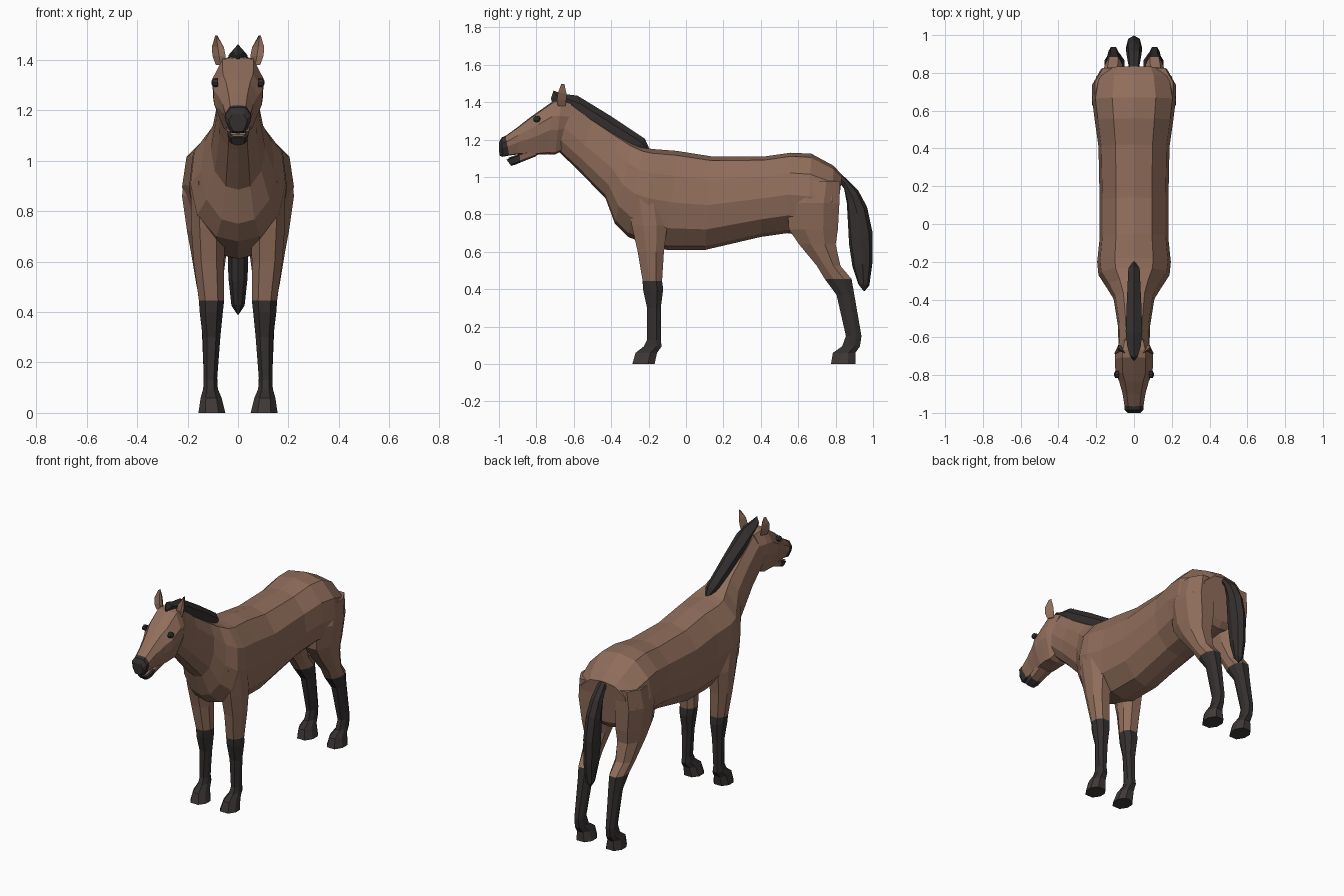
import bpy, bmesh, math
from mathutils import Vector


def material(name, rgb):
    m = bpy.data.materials.new(name)
    m.diffuse_color = (*rgb, 1)
    return m


COAT = material("brown coat", (0.28, 0.155, 0.105))
DARK = material("dark hair", (0.035, 0.029, 0.029))
HOOF = material("hoof grey", (0.05, 0.04, 0.038))
TOOTH = material("tooth beige", (0.35, 0.24, 0.15))


def loft(name, rings, mats, rule=None):
    """Skin a list of equal closed rings; rule(centre) picks the material index."""
    bm = bmesh.new()
    rows = [[bm.verts.new(p) for p in r] for r in rings]
    n = len(rows[0])
    for a, b in zip(rows, rows[1:]):
        for i in range(n):
            j = (i + 1) % n
            bm.faces.new((a[i], a[j], b[j], b[i]))
    bm.faces.new(rows[0])
    bm.faces.new(rows[-1])
    bmesh.ops.remove_doubles(bm, verts=bm.verts, dist=0.0005)
    bmesh.ops.recalc_face_normals(bm, faces=bm.faces)
    if rule:
        for f in bm.faces:
            f.material_index = rule(f.calc_center_median())
    me = bpy.data.meshes.new(name)
    bm.to_mesh(me)
    bm.free()
    for m in mats:
        me.materials.append(m)
    ob = bpy.data.objects.new(name, me)
    bpy.context.collection.objects.link(ob)
    return ob


def slices(stations, half):
    """Symmetric rings hung between a top and a bottom point on the centre plane."""
    full = half + [(-w, t) for w, t in reversed(half[1:-1])]
    return [[(w * hw, ty + (by - ty) * t, tz + (bz - tz) * t) for w, t in full]
            for ty, tz, by, bz, hw in stations]


BARREL = [(0, 0), (.52, .045), (.92, .25), (1, .52), (.86, .78), (.45, .96), (0, 1)]
SKULL = [(0, 0), (.6, .03), (.98, .30), (.95, .55), (.55, .97), (0, 1)]
STRAND = [(0, 0), (1, .35), (.9, 1), (0, 1)]
LOCK = [(0, 0), (.75, .15), (1, .5), (.6, .9), (0, 1)]

# torso and neck: top y, top z, bottom y, bottom z, half width
loft("torso_and_neck", slices([
    (.835, 1.01, .80, .74, .165), (.79, 1.06, .77, .70, .20),
    (.67, 1.125, .65, .685, .222), (.56, 1.13, .54, .70, .208),
    (.42, 1.11, .40, .68, .188), (.14, 1.11, .10, .61, .182),
    (-.05, 1.14, -.10, .61, .182), (-.18, 1.15, -.22, .645, .195),
    (-.23, 1.16, -.31, .68, .188), (-.29, 1.185, -.38, .75, .145),
    (-.36, 1.225, -.43, .885, .108), (-.50, 1.315, -.58, 1.04, .085),
    (-.62, 1.405, -.68, 1.135, .082)], BARREL), [COAT])

# head with dark muzzle
loft("head", slices([
    (-.61, 1.40, -.655, 1.145, .078), (-.665, 1.415, -.70, 1.12, .10),
    (-.705, 1.41, -.74, 1.122, .104), (-.79, 1.35, -.785, 1.12, .10),
    (-.835, 1.318, -.83, 1.115, .080), (-.90, 1.267, -.89, 1.122, .062),
    (-.965, 1.22, -.945, 1.115, .052), (-.985, 1.212, -.98, 1.108, .052),
    (-1.0, 1.185, -.998, 1.115, .036)], SKULL), [COAT, DARK],
    lambda c: int(c.y < -.955))

# lower jaw, dark at the lip, with a thin row of teeth
loft("lower_jaw", slices([
    (-.80, 1.15, -.80, 1.112, .058), (-.89, 1.122, -.885, 1.078, .048),
    (-.925, 1.108, -.91, 1.067, .046), (-.96, 1.093, -.935, 1.06, .032)],
    [(0, 0), (.9, .1), (.75, .8), (0, 1)]), [COAT, DARK],
    lambda c: int(c.y < -.89))
loft("teeth", slices([
    (-.90, 1.120, -.90, 1.113, .032), (-.95, 1.104, -.95, 1.098, .028)],
    [(0, 0), (1, .2), (1, .8), (0, 1)]), [TOOTH])

# mane and tail
loft("mane", slices([
    (-.722, 1.422, -.718, 1.405, .004), (-.708, 1.462, -.67, 1.39, .022),
    (-.66, 1.445, -.62, 1.375, .036), (-.58, 1.435, -.55, 1.32, .044),
    (-.40, 1.325, -.42, 1.235, .038), (-.22, 1.205, -.27, 1.15, .030),
    (-.195, 1.15, -.21, 1.13, .006)], STRAND), [DARK])
loft("tail", slices([
    (.81, 1.03, .81, .98, .022), (.86, .99, .845, .94, .032),
    (.92, .93, .86, .86, .038), (.968, .84, .865, .77, .042),
    (.998, .70, .872, .64, .042), (.998, .55, .89, .52, .038),
    (.98, .42, .92, .43, .026), (.955, .39, .948, .392, .003)], LOCK), [DARK])


# legs: z, front y, back y, inner x, outer x
def leg(name, stations, side, sock):
    rings = []
    for z, yf, yb, xi, xo in stations:
        cx, cy, rx, ry = (xi + xo) / 2, (yf + yb) / 2, (xo - xi) / 2, (yb - yf) / 2
        rings.append([(side * (cx + rx * u), cy + ry * v, z) for u, v in
                      ((.5, -1), (1, -.35), (1, .4), (.5, 1),
                       (-.5, 1), (-1, .4), (-1, -.35), (-.5, -1))])
    loft(name, rings, [COAT, DARK, HOOF],
         lambda c: 2 if c.z < .07 else int(c.z < sock))


FORE = [(.92, -.32, -.12, .06, .188), (.74, -.29, -.10, .05, .186),
        (.60, -.258, -.118, .055, .176), (.445, -.232, -.128, .055, .155),
        (.40, -.230, -.122, .060, .152), (.30, -.208, -.135, .070, .140),
        (.13, -.208, -.135, .083, .136), (.095, -.225, -.13, .08, .138),
        (.06, -.270, -.155, .065, .148), (0, -.287, -.168, .050, .157)]
HIND = [(.98, .58, .825, .04, .207), (.86, .54, .82, .035, .222),
        (.72, .55, .812, .035, .202), (.64, .605, .80, .045, .187),
        (.525, .70, .826, .060, .168), (.455, .742, .885, .060, .155),
        (.37, .805, .90, .068, .145), (.15, .855, .938, .083, .136),
        (.095, .835, .93, .08, .138), (.06, .785, .905, .065, .148),
        (0, .775, .905, .050, .157)]
for side, word in ((-1, "left"), (1, "right")):
    leg(f"{word}_front_leg", FORE, side, .44)
    leg(f"{word}_hind_leg", HIND, side, .455)
    # ear: z, centre x, half width, front y, back y
    loft(f"{word}_ear", [[(side * (x - r), yf + .012, z), (side * x, yf + .02, z),
                          (side * (x + r), yf + .005, z), (side * x, yb, z)]
                         for z, x, r, yf, yb in
                         ((1.38, .068, .020, -.69, -.645), (1.415, .075, .026, -.695, -.64),
                          (1.45, .08, .024, -.69, -.64), (1.497, .086, .004, -.672, -.65))],
         [COAT])
    # eye: faceted bead set into the cheek
    loft(f"{word}_eye", [[(side * x, -.797 + r * math.cos(a), 1.31 + r * .9 * math.sin(a))
                          for a in (k * math.tau / 8 for k in range(8))]
                         for x, r in ((.080, .02), (.099, .018), (.105, .008))], [DARK])
